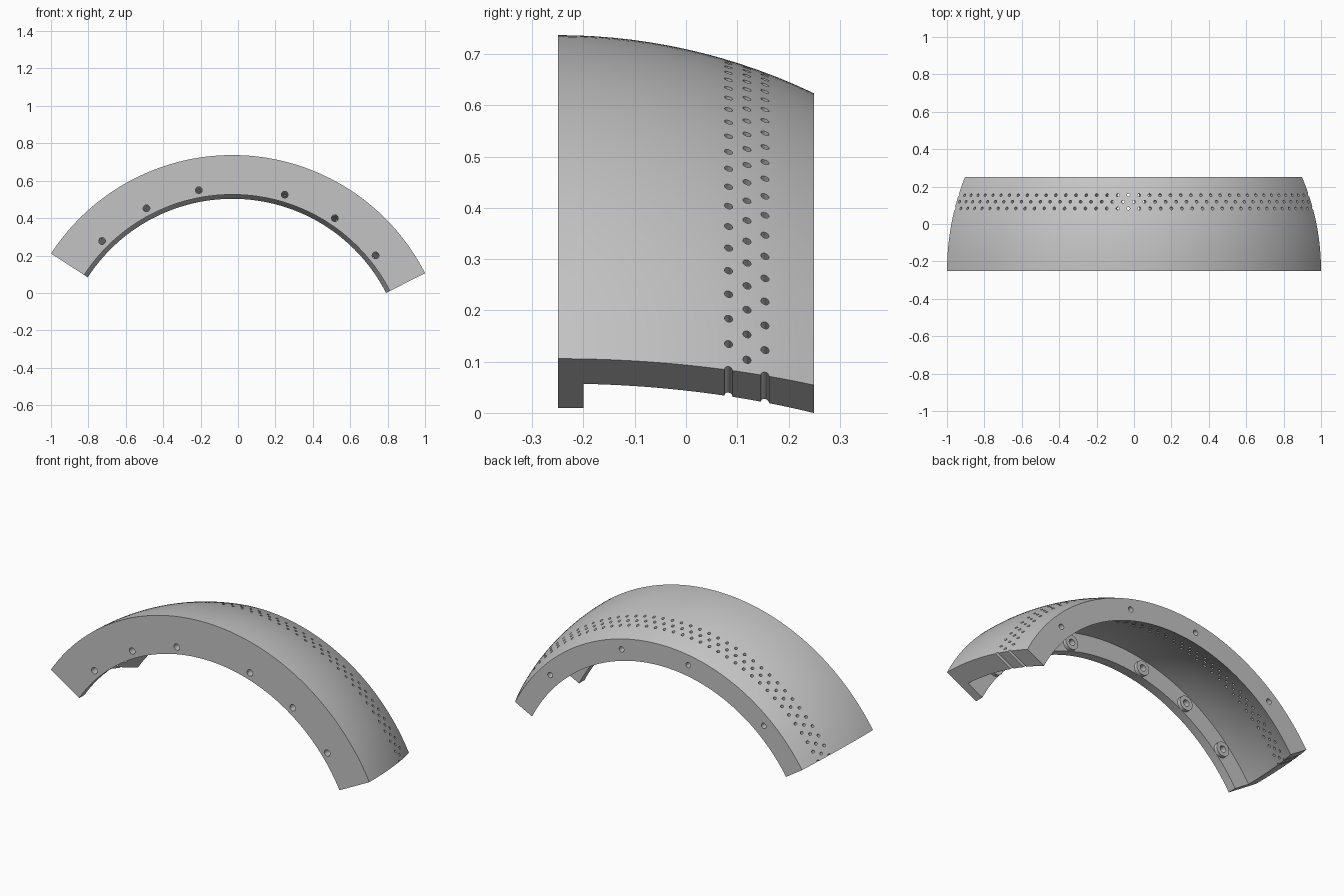
import bpy, bmesh
from math import sin, cos, sqrt, radians, pi
from mathutils import Vector, Matrix

if "Cube" in bpy.data.objects:
    bpy.data.objects.remove(bpy.data.objects["Cube"])

# Main dimensions: a spherical band swept about an axis along y
START, END, MID = 27, 147, 87
R_OUT, R_IN, R_FLANGE, R_BOLT = 1.156, 1.049, 0.945, 0.985
FRONT, FLANGE_BACK, BACK = -0.25, -0.20, 0.25
CENTRE = Vector((-0.03, 0, -0.419))

grey = bpy.data.materials.new("metal_grey")
grey.use_nodes = True
colour = (0.55, 0.55, 0.55, 1)
grey.diffuse_color = colour
grey.node_tree.nodes["Principled BSDF"].inputs["Base Color"].default_value = colour


def polar(angle, r, y):
    a = radians(angle)
    return CENTRE + Vector((r * cos(a), y, r * sin(a)))


def finish(bm, name):
    bmesh.ops.recalc_face_normals(bm, faces=bm.faces)
    mesh = bpy.data.meshes.new(name)
    bm.to_mesh(mesh)
    bm.free()
    mesh.materials.append(grey)
    obj = bpy.data.objects.new(name, mesh)
    bpy.context.collection.objects.link(obj)
    return obj


def rod(bm, a, b, radius, sides):
    axis = b - a
    turn = axis.to_track_quat('Z', 'Y').to_matrix().to_4x4()
    bmesh.ops.create_cone(bm, cap_ends=True, segments=sides, radius1=radius,
                          radius2=radius, depth=axis.length,
                          matrix=Matrix.Translation((a + b) / 2) @ turn)


def cut(obj, cutter):
    mod = obj.modifiers.new("cut", 'BOOLEAN')
    mod.operation = 'DIFFERENCE'
    mod.solver = 'EXACT'
    mod.object = cutter
    bpy.context.view_layer.update()
    deps = bpy.context.evaluated_depsgraph_get()
    mesh = bpy.data.meshes.new_from_object(obj.evaluated_get(deps))
    obj.modifiers.clear()
    obj.data = mesh


def smooth(obj):
    bpy.ops.object.select_all(action='DESELECT')
    obj.select_set(True)
    bpy.context.view_layer.objects.active = obj
    bpy.ops.object.shade_smooth_by_angle(angle=radians(30))


# Curved shell with its front flange
def sphere_arc(radius, y0, y1, steps):
    ys = [y0 + (y1 - y0) * i / steps for i in range(steps + 1)]
    return [(y, sqrt(radius ** 2 - (y - FRONT) ** 2)) for y in ys]


section = (sphere_arc(R_OUT, FRONT, BACK, 14) + sphere_arc(R_IN, BACK, FLANGE_BACK, 14)
           + [(FLANGE_BACK, R_FLANGE), (FRONT, R_FLANGE)])
STEPS = 80
bm = bmesh.new()
rings = [[bm.verts.new(polar(START + (END - START) * i / STEPS, r, y)) for y, r in section]
         for i in range(STEPS + 1)]
n = len(section)
for p, q in zip(rings, rings[1:]):
    for j in range(n):
        k = (j + 1) % n
        bm.faces.new((p[j], p[k], q[k], q[j]))
bm.faces.new(rings[0])
bm.faces.new(rings[-1][::-1])
shell = finish(bm, "curved_shell")

# Three staggered rows of radial vent holes
bm = bmesh.new()
for y, first, count in ((0.083, 0, 41), (0.119, 1.5, 40), (0.154, 0, 41)):
    for i in range(count):
        angle = START + first + 3 * i
        rod(bm, polar(angle, 0.88, y), polar(angle, 1.2, y), 0.008, 14)
vents = finish(bm, "vent_cutter")

# Bolt holes through the flange, blind holes in the back face, and bosses
bolt_angles = [MID + s * a for s in (-1, 1) for a in (13.5, 30.8, 48)]
back_angles = [MID + s * a for s in (-1, 1) for a in (12.3, 43)]
bm = bmesh.new()
for a in bolt_angles:
    rod(bm, polar(a, R_BOLT, FRONT - 0.05), polar(a, R_BOLT, -0.12), 0.018, 24)
for a in back_angles:
    rod(bm, polar(a, R_BOLT, BACK - 0.08), polar(a, R_BOLT, BACK + 0.05), 0.015, 24)
bolts = finish(bm, "bolt_cutter")

bm = bmesh.new()
for a in bolt_angles:
    rod(bm, polar(a, R_BOLT, FLANGE_BACK - 0.005), polar(a, R_BOLT, FLANGE_BACK + 0.02), 0.04, 32)
bosses = finish(bm, "flange_bosses")

cut(shell, vents)
cut(shell, bolts)
cut(bosses, bolts)
for helper in (vents, bolts):
    bpy.data.objects.remove(helper)
for part in (shell, bosses):
    smooth(part)
